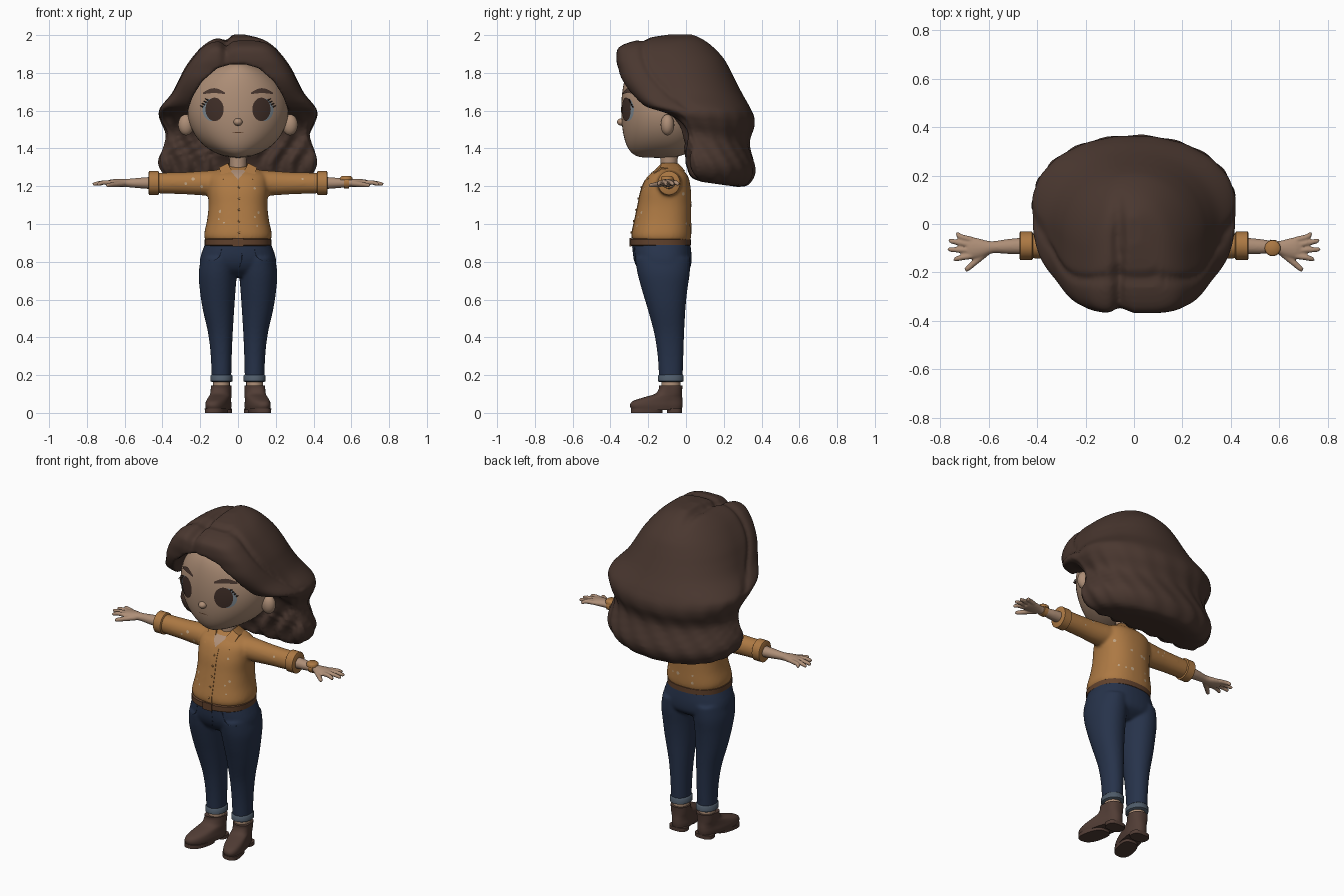
import bpy, bmesh, math, random
from mathutils import Vector, Matrix
from mathutils.bvhtree import BVHTree

if "Cube" in bpy.data.objects:
    bpy.data.objects.remove(bpy.data.objects["Cube"], do_unlink=True)
random.seed(4)


def material(name, r, g, b):
    lin = [(c / 255) ** 2.2 for c in (r, g, b)] + [1]
    m = bpy.data.materials.new(name)
    m.use_nodes = True
    m.diffuse_color = lin
    node = m.node_tree.nodes["Principled BSDF"]
    node.inputs["Base Color"].default_value = lin
    node.inputs["Roughness"].default_value = 0.8
    return m


SKIN = material("skin", 172, 141, 118)
SHIRT = material("ochre_cloth", 171, 120, 69)
DENIM = material("dark_denim", 43, 54, 76)
HAIR = material("dark_brown_hair", 75, 58, 51)
BOOT = material("brown_leather", 82, 63, 56)
BELT = material("tan_leather", 96, 67, 48)
CUFF = material("faded_denim", 80, 92, 105)
IRIS = material("deep_brown", 66, 50, 44)
WHITE = material("eye_grey_blue", 126, 138, 147)
SPOT = material("pale_spots", 188, 160, 128)


def finish(name, bm, mat, mirror=False, voxel=0, smooth=0, solid=0, cutter=None):
    """Turn a bmesh into a shaded object with its modifiers baked in."""
    bmesh.ops.recalc_face_normals(bm, faces=bm.faces)
    me = bpy.data.meshes.new(name)
    bm.to_mesh(me)
    bm.free()
    ob = bpy.data.objects.new(name, me)
    bpy.context.collection.objects.link(ob)
    if solid:
        ob.modifiers.new("thick", "SOLIDIFY").thickness = solid
    if cutter:
        cut = ob.modifiers.new("cut", "BOOLEAN")
        cut.operation, cut.solver, cut.object = "DIFFERENCE", "EXACT", cutter
    if voxel:
        rem = ob.modifiers.new("blend", "REMESH")
        rem.mode, rem.voxel_size = "VOXEL", voxel
        sm = ob.modifiers.new("soften", "SMOOTH")
        sm.factor, sm.iterations = 0.5, smooth
    if mirror:
        ob.modifiers.new("mirror", "MIRROR").use_mirror_merge = False
    bpy.context.view_layer.update()
    baked = ob.evaluated_get(bpy.context.evaluated_depsgraph_get())
    me = bpy.data.meshes.new_from_object(baked)
    ob.modifiers.clear()
    ob.data = me
    me.materials.clear()
    me.materials.append(mat)
    me.shade_smooth()
    me.set_sharp_from_angle(angle=math.radians(50))
    return ob


def spline(rows, k):
    """Catmull-Rom interpolation through rows of numbers."""
    out = []
    for i in range(len(rows) - 1):
        a, b, c, d = (rows[min(max(i + j, 0), len(rows) - 1)] for j in (-1, 0, 1, 2))
        for s in range(k):
            t = s / k
            out.append([q + t / 2 * (r - p + t * (2*p - 5*q + 4*r - s2 + t * (3*q - p - 3*r + s2)))
                        for p, q, r, s2 in zip(a, b, c, d)])
    return out + [list(rows[-1])]


def skin_rings(bm, rings):
    vs = [[bm.verts.new(p) for p in ring] for ring in rings]
    n = len(vs[0])
    for a, b in zip(vs, vs[1:]):
        for i in range(n):
            bm.faces.new((a[i], a[(i + 1) % n], b[(i + 1) % n], b[i]))
    bm.faces.new(vs[0])
    bm.faces.new(vs[-1])


def loft(bm, rows, n=40, front=0.85, back=0.85, k=4, warp=None, widest=9):
    """Stack rounded sections given as (z, x min, x max, y front, y back)."""
    rings = []
    for z, x0, x1, y0, y1 in spline(rows, k):
        ring = []
        mid = min((y0 + y1) / 2, widest)
        for i in range(n):
            t = math.tau * i / n
            c, s = math.cos(t), math.sin(t)
            p, depth = (front, mid - y0) if s < 0 else (back, y1 - mid)
            co = Vector(((x0 + x1) / 2 + (x1 - x0) / 2 * math.copysign(abs(c) ** p, c),
                         mid + depth * math.copysign(abs(s) ** p, s), z))
            ring.append(warp(co, t) if warp else co)
        rings.append(ring)
    skin_rings(bm, rings)


def wide(rows):
    return [(z, -w, w, y0, y1) for z, w, y0, y1 in rows]


def tube(bm, rows, n=16, k=3):
    """Sweep an ellipse along rows of (x, y, z, side radius, upright radius)."""
    rows = spline(rows, k)
    pts = [Vector(r[:3]) for r in rows]
    rings = []
    for i, r in enumerate(rows):
        q = (pts[min(i + 1, len(pts) - 1)] - pts[max(i - 1, 0)]).to_track_quat('Z', 'Y')
        rings.append([pts[i] + q @ Vector((r[3] * math.cos(math.tau * j / n),
                                           r[4] * math.sin(math.tau * j / n), 0)) for j in range(n)])
    skin_rings(bm, rings)


def ball(bm, at, size, n=20):
    bmesh.ops.create_uvsphere(bm, u_segments=n, v_segments=n // 2 + 2, radius=1,
                              matrix=Matrix.LocRotScale(Vector(at), None, Vector(size)))


def sheet(bm, f, nu, nv):
    g = [[bm.verts.new(f(i / nu, j / nv)) for j in range(nv + 1)] for i in range(nu + 1)]
    for i in range(nu):
        for j in range(nv):
            bm.faces.new((g[i][j], g[i + 1][j], g[i + 1][j + 1], g[i][j + 1]))
    bmesh.ops.remove_doubles(bm, verts=bm.verts, dist=1e-5)


# Head: ellipsoid with a flatter, fuller face
HC, HR = Vector((0, -0.1, 1.605)), Vector((0.268, 0.243, 0.255))


def face_y(x, z):
    c2 = max(1 - ((z - HC.z) / HR.z) ** 2, 0.01)
    return HC.y - HR.y * math.sqrt(max(c2 - (x / HR.x) ** 2, 0)) / c2 ** 0.34


bm = bmesh.new()
bmesh.ops.create_uvsphere(bm, u_segments=48, v_segments=32, radius=1)
for v in bm.verts:
    c = max(math.sqrt(max(1 - v.co.z ** 2, 0)), 0.01)
    full = c ** -0.68 if v.co.y < 0 else 1
    v.co = HC + Vector((v.co.x * HR.x, v.co.y * HR.y * full, v.co.z * HR.z))
finish("head", bm, SKIN)
bm = bmesh.new()
ball(bm, (0, -0.34, 1.54), (0.024, 0.025, 0.02))
finish("nose", bm, SKIN)
bm = bmesh.new()
ball(bm, (0.275, -0.098, 1.525), (0.042, 0.036, 0.056))
finish("ears", bm, SKIN, mirror=True)
bm = bmesh.new()
tube(bm, [(0, -0.09, 1.2, .05, .05), (0, -0.09, 1.3, .045, .045), (0, -0.09, 1.42, .05, .05)])
finish("neck", bm, SKIN)


# Painted face details follow the face surface
def oval(name, mat, cx, cz, rx, rz, off):
    def f(u, v):
        x, z = cx + rx * u * math.cos(math.tau * v), cz + rz * u * math.sin(math.tau * v)
        return x, face_y(x, z) - off, z
    b = bmesh.new()
    sheet(b, f, 5, 32)
    finish(name, b, mat, mirror=True)


def stroke(name, mat, x0, x1, z0, arch, thick, mirror=True):
    def f(u, v):
        x = x0 + (x1 - x0) * u
        z = z0 + arch * math.sin(math.pi * u) + (v - 0.5) * thick * (0.35 + 0.65 * math.sin(math.pi * u))
        return x, face_y(x, z) - 0.004, z
    b = bmesh.new()
    sheet(b, f, 12, 3)
    finish(name, b, mat, mirror=mirror)


oval("eye_whites", WHITE, 0.136, 1.605, 0.052, 0.06, 0.003)
oval("irises", IRIS, 0.124, 1.607, 0.048, 0.062, 0.006)
stroke("eyebrows", HAIR, 0.07, 0.184, 1.692, 0.014, 0.026)
stroke("mouth", BELT, -0.03, 0.03, 1.482, 0.003, 0.005, False)
bm = bmesh.new()
for i in range(4):
    x, z = 0.158 + 0.009 * i, 1.655 - 0.012 * i
    y = face_y(x, z)
    tube(bm, [(x, y - .005, z, .004, .004), (x + .016, y - .01, z + .008, .0015, .0015)], n=6)
finish("eyelashes", bm, IRIS, mirror=True)

# Hair: wavy volume with an arched opening for the face
half = [(.285, 1.38), (.268, 1.6), (.237, 1.68), (.19, 1.755), (.11, 1.825), (.04, 1.845)]
arch = half + [(-x, z) for x, z in reversed(half)]
bm = bmesh.new()
skin_rings(bm, [[(x, y, z) for x, z in arch] for y in (-1, -0.13)])
cutter = finish("hair_cutter", bm, HAIR)


def hair_warp(co, t):
    low = min(max((1.62 - co.z) / 0.15, 0), 1)
    co = co.copy()
    wave = 1 + 0.014 * low * math.cos(19 * t + 5 * math.sin(co.z * 9))
    co.x, co.y = co.x * wave, 0.15 + (co.y - 0.15) * wave
    # wavy locks on the inner front
    co.y -= 0.018 * low * max(-math.sin(t), 0) * math.cos(58 * abs(co.x) + 3 * math.sin(co.z * 16))
    co.z -= 0.14 * low * (co.y - 0.14)
    fade = min(max((0.15 - co.y) / 0.2, 0), 1) * min(max((co.z - 1.78) / 0.05, 0), 1)
    part = fade * math.exp(-((co.x + 0.065) / 0.024) ** 2)
    seam = 0
    if co.z > 1.6:
        seam = math.exp(-((co.y + 0.23 - 2.4 * (1.93 - co.z) ** 2) / 0.018) ** 2)
    mid = Vector((0, -0.05, 1.6))
    return mid + (co - mid) * (1 - 0.08 * part - 0.035 * seam)


bm = bmesh.new()
loft(bm, wide([(1.215, .26, .1, .27), (1.235, .37, .04, .33), (1.32, .42, .01, .368), (1.45, .378, -.005, .335),
               (1.53, .405, -.045, .362), (1.575, .42, -.11, .362), (1.62, .41, -.222, .338), (1.69, .352, -.3, .298),
               (1.76, .315, -.345, .262), (1.82, .285, -.36, .232), (1.88, .244, -.369, .197),
               (1.94, .19, -.35, .14), (1.98, .125, -.23, .085), (2.004, .03, -.08, .03)]),
     n=160, front=0.45, back=0.95, warp=hair_warp, widest=0.08)
finish("hair", bm, HAIR, voxel=0.009, smooth=4, cutter=cutter)
bpy.data.objects.remove(cutter, do_unlink=True)

# Shirt: torso and sleeves blended together
bm = bmesh.new()
loft(bm, wide([(.905, .165, -.275, .02), (.94, .18, -.288, .028), (1.02, .164, -.272, .028), (1.1, .156, -.255, .028),
               (1.18, .16, -.238, .026), (1.25, .155, -.205, .012), (1.288, .11, -.155, -.02),
               (1.305, .05, -.125, -.045)]))
for s in (1, -1):
    tube(bm, [(s * .06, -.09, 1.22, .075, .07), (s * .2, -.09, 1.216, .062, .064),
              (s * .3, -.09, 1.216, .056, .058), (s * .44, -.09, 1.217, .052, .055)], n=24)
shirt = finish("shirt", bm, SHIRT, voxel=0.009, smooth=7)
bm = bmesh.new()
tube(bm, [(.418, -.09, 1.217, .053, .057), (.422, -.09, 1.217, .059, .063), (.47, -.09, 1.217, .059, .063),
          (.474, -.09, 1.217, .05, .054)], n=28, k=1)
finish("sleeve_cuffs", bm, SHIRT, mirror=True)


def surface(ob):
    return BVHTree.FromPolygons([v.co for v in ob.data.vertices], [p.vertices for p in ob.data.polygons])


def hit(tree, x, z, side=-1):
    loc, nor = tree.ray_cast(Vector((x, side, z)), Vector((0, -side, 0)))[:2]
    return loc, nor


cloth = surface(shirt)
low = [(.085, -.204, 1.236), (.1, -.135, 1.3), (.085, -.04, 1.288), (0, -.005, 1.282)]
top = [(.016, -.2, 1.25), (.054, -.13, 1.322), (.048, -.06, 1.322), (0, -.04, 1.32)]
bm = bmesh.new()
sheet(bm, lambda u, v: (low if v == 0 else top)[round(u * 3)], 3, 1)
finish("collar", bm, SHIRT, mirror=True, solid=0.01)
bm = bmesh.new()
sheet(bm, lambda u, v: hit(cloth, (v - .5) * .09 * u, 1.235 + .052 * u)[0] + Vector((0, -.005, 0)), 5, 4)
finish("open_neckline", bm, SKIN)
bm = bmesh.new()
sheet(bm, lambda u, v: hit(cloth, .006 + (v - .5) * .034, .925 + .31 * u)[0] + Vector((0, -.003, 0)), 16, 2)
finish("placket", bm, SHIRT, solid=0.006)
bm = bmesh.new()
for i in range(5):
    ball(bm, hit(cloth, .006, .955 + .06 * i)[0] + Vector((0, -.005, 0)), (.006, .004, .006), 10)
finish("buttons", bm, SHIRT)
bm = bmesh.new()
for i in range(26):
    reach = i % 3 == 0
    x = random.choice((-1, 1)) * (random.uniform(.18, .4) if reach else random.uniform(.03, .13))
    z = random.uniform(1.19, 1.24) if reach else random.uniform(.95, 1.22)
    loc, nor = hit(cloth, x, z, random.choice((-1, 1)))
    if loc:
        bmesh.ops.create_circle(bm, cap_ends=True, segments=7, radius=random.uniform(.005, .011),
                                matrix=Matrix.Translation(loc + nor * .002) @ nor.to_track_quat('Z', 'Y').to_matrix().to_4x4())
finish("shirt_spots", bm, SPOT)

# Arms and hands with four fingers and a thumb
bm = bmesh.new()
tube(bm, [(.44, -.09, 1.217, .036, .034), (.52, -.093, 1.217, .031, .028), (.585, -.096, 1.217, .025, .022),
          (.63, -.1, 1.218, .038, .021), (.67, -.1, 1.218, .046, .018), (.695, -.1, 1.216, .04, .012)])
for y0, y1, tip in ((-.065, -.042, .735), (-.088, -.07, .764), (-.11, -.105, .768), (-.132, -.146, .745)):
    tube(bm, [(.67, y0, 1.219, .013, .013), (.715, (y0 + y1) / 2, 1.219, .012, .012),
              (tip - .006, y1, 1.212, .010, .010), (tip, y1, 1.211, .005, .005)], n=10)
tube(bm, [(.61, -.115, 1.213, .017, .016), (.655, -.155, 1.209, .014, .014),
          (.69, -.186, 1.205, .011, .011), (.698, -.192, 1.204, .005, .005)], n=10)
finish("arms_and_hands", bm, SKIN, mirror=True, voxel=0.005, smooth=3)
bm = bmesh.new()
tube(bm, [(.562, -.096, 1.217, .031, .029), (.588, -.096, 1.217, .03, .028)], n=24, k=1)
finish("watch_strap", bm, SHIRT)
bm = bmesh.new()
tube(bm, [(.573, -.1, 1.232, .033, .033), (.573, -.1, 1.246, .033, .033), (.573, -.1, 1.253, .026, .026)], n=24, k=1)
finish("watch_case", bm, SHIRT)

# Jeans: legs and hips blended together
bm = bmesh.new()
loft(bm, wide([(.72, .11, -.2, -.04), (.76, .19, -.25, .018), (.82, .2, -.278, .03), (.905, .17, -.285, .022)]))
for s in (1, -1):
    loft(bm, [(z, s * a, s * b, f, k) for z, a, b, f, k in (
        (.175, .036, .14, -.142, -.018), (.3, .033, .144, -.15, -.014), (.42, .028, .158, -.168, -.01),
        (.55, .02, .187, -.203, -.003), (.65, .013, .202, -.233, .007), (.74, .006, .208, -.257, .02),
        (.82, .004, .196, -.27, .024))], front=0.95, back=0.95)
jeans = finish("jeans", bm, DENIM, voxel=0.008, smooth=6)
denim = surface(jeans)
bm = bmesh.new()
for s in (1, -1):
    tube(bm, [(*hit(denim, s * x, z)[0], .002, .002) for x, z in
              ((.085, .875), (.095, .835), (.12, .81), (.16, .805))], n=6)
tube(bm, [(*hit(denim, x, z)[0], .002, .002) for x, z in ((.02, .88), (.02, .81), (.004, .77))], n=6)
finish("jeans_seams", bm, DENIM)
bm = bmesh.new()
loft(bm, [(.163, .037, .139, -.138, -.022), (.168, .029, .146, -.148, -.012),
          (.196, .029, .146, -.148, -.012), (.203, .036, .14, -.14, -.018)], front=0.95, back=0.95, k=1)
finish("jeans_turn_ups", bm, CUFF, mirror=True)

# Belt
bm = bmesh.new()
loft(bm, wide([(.884, .172, -.289, .018), (.888, .177, -.294, .026), (.918, .177, -.294, .026),
               (.922, .172, -.289, .018)]), k=1)
finish("belt", bm, BELT)
bm = bmesh.new()
bmesh.ops.create_cube(bm, size=1, matrix=Matrix.LocRotScale(Vector((0, -.294, .903)), None, Vector((.06, .01, .044))))
finish("buckle", bm, BELT)

# Ankles and boots, with the toes turned outward
bm = bmesh.new()
tube(bm, [(.0875, -.08, .1, .045, .05), (.0875, -.08, .2, .045, .05)], k=1)
finish("ankles", bm, SKIN, mirror=True)


def splay(co, t):
    return Vector((co.x - 0.22 * min(co.y + 0.08, 0), co.y, co.z))


bm = bmesh.new()
loft(bm, [(.016, .03, .143, -.288, -.022), (.04, .028, .146, -.297, -.018), (.062, .03, .144, -.282, -.018),
          (.082, .032, .142, -.225, -.02), (.1, .034, .141, -.165, -.021), (.125, .034, .141, -.145, -.02),
          (.145, .034, .141, -.143, -.018)], warp=splay)
finish("boots", bm, BOOT, mirror=True)
bm = bmesh.new()
for y0, y1 in ((-.292, -.125), (-.1, -.02)):
    loft(bm, [(0, .032, .142, y0, y1), (.022, .031, .143, y0, y1)], front=0.8, back=0.7, k=1, warp=splay)
finish("boot_soles", bm, BOOT, mirror=True)
